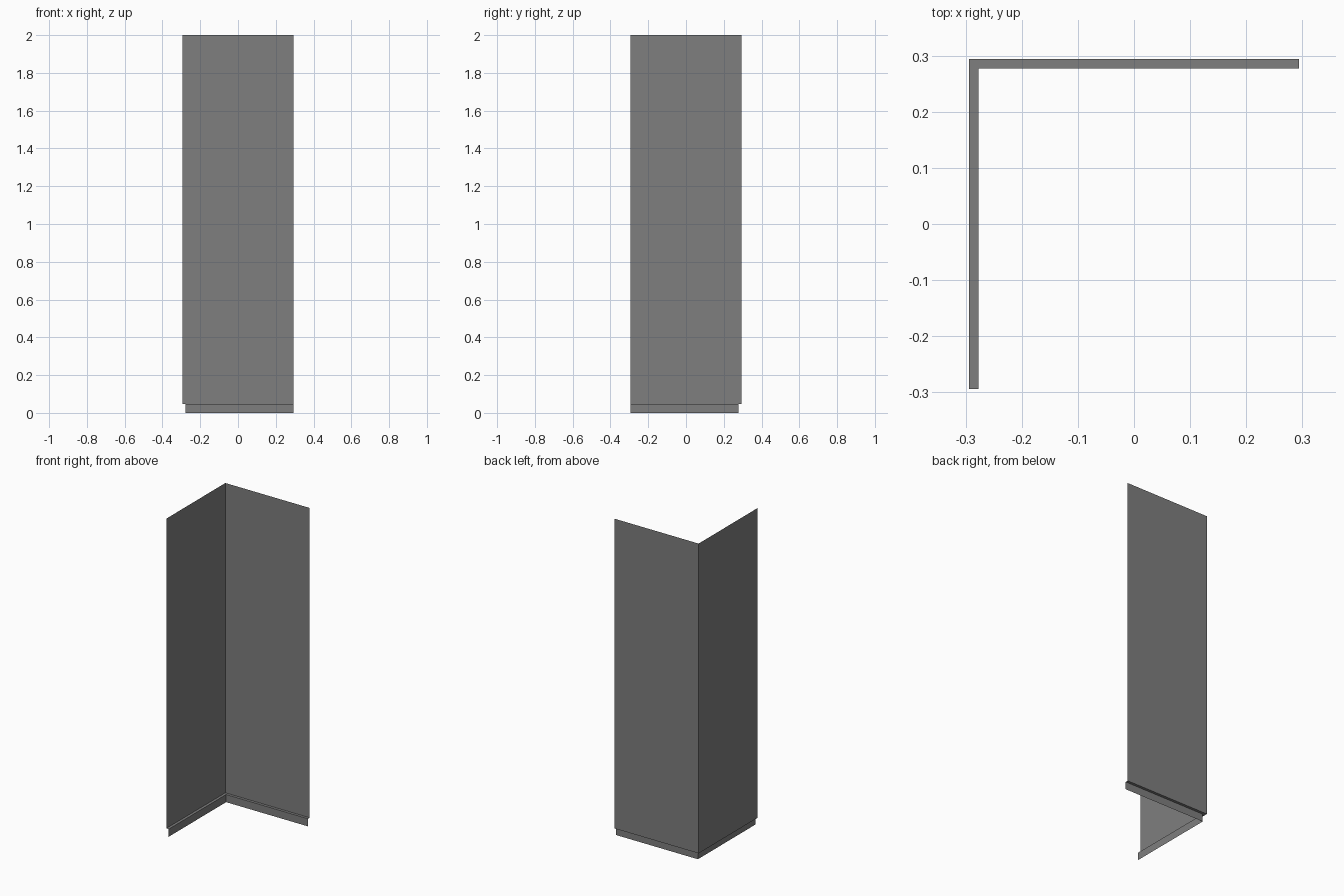
import bpy, bmesh

if "Cube" in bpy.data.objects:
    bpy.data.objects.remove(bpy.data.objects["Cube"])

END = 0.294      # free ends of both wings, and outer corner
INSET = 0.277    # recessed plinth plane
STEP = 0.048     # height of the plinth
TOP = 2.0

dark = bpy.data.materials.new("dark_grey")
dark.diffuse_color = (0.21, 0.21, 0.21, 1)
dark.use_nodes = True
dark.node_tree.nodes["Principled BSDF"].inputs["Base Color"].default_value = dark.diffuse_color


def corner_sheet(name, profile):
    """Sweep an (offset, z) profile along an L-shaped path mitred at the corner."""
    bm = bmesh.new()
    rows = [[bm.verts.new(p) for p in ((-d, -END, z), (-d, d, z), (END, d, z))]
            for d, z in profile]
    for upper, lower in zip(rows, rows[1:]):
        for i in range(2):
            bm.faces.new((upper[i], upper[i + 1], lower[i + 1], lower[i]))
    mesh = bpy.data.meshes.new(name)
    bm.to_mesh(mesh)
    bm.free()
    mesh.materials.append(dark)
    obj = bpy.data.objects.new(name, mesh)
    bpy.context.collection.objects.link(obj)
    return obj


# Two tall thin wall sheets meeting at the back left corner
corner_sheet("wall_panels", [(END, TOP), (END, STEP)])

# Narrow ledge and recessed plinth strip below the walls
corner_sheet("recessed_plinth", [(END, STEP), (INSET, STEP), (INSET, 0.0)])
